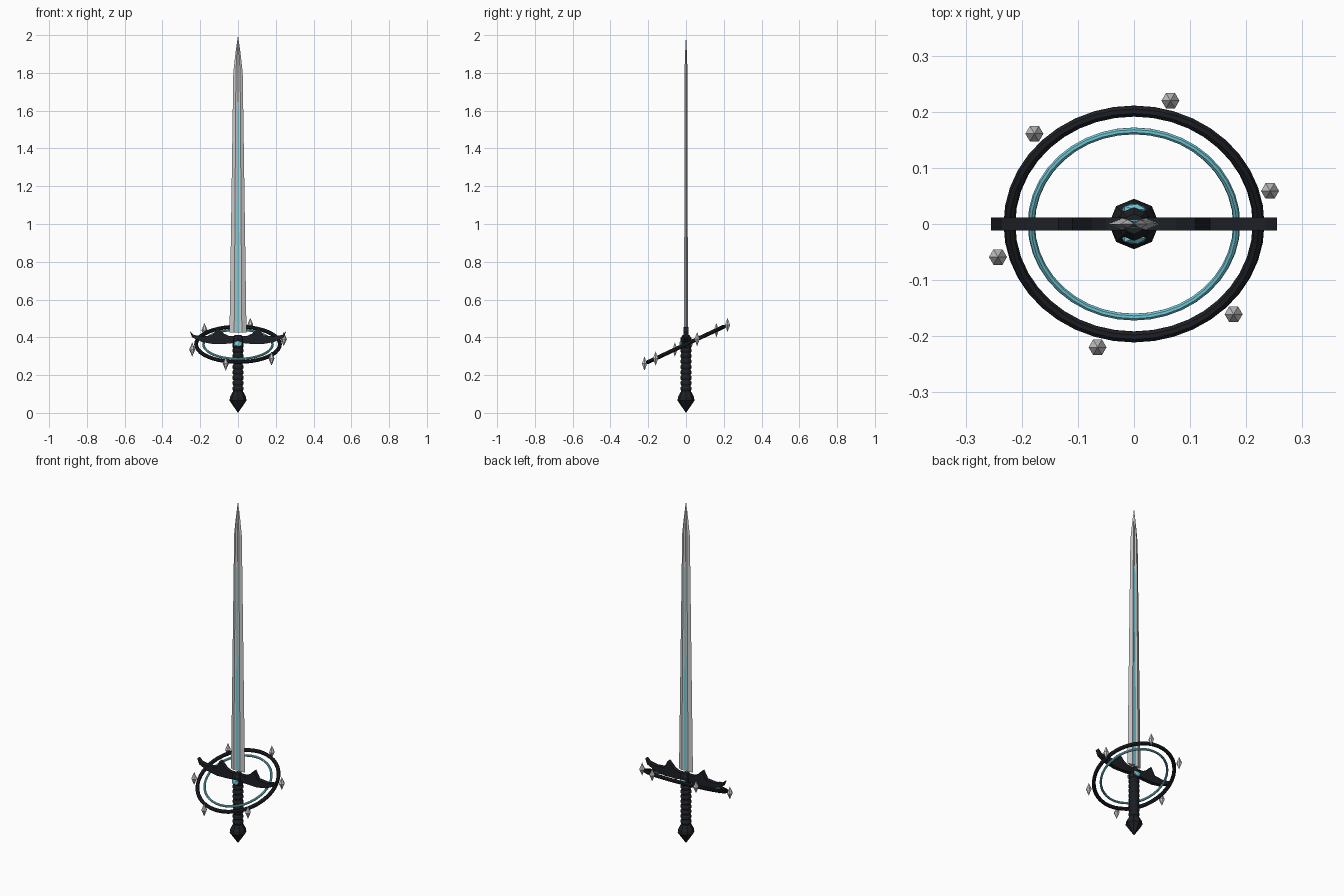
import bpy, bmesh
from math import sin, cos, pi, radians
from mathutils import Matrix, Vector

if "Cube" in bpy.data.objects:
    bpy.data.objects.remove(bpy.data.objects["Cube"])


def material(name, rgb):
    m = bpy.data.materials.new(name)
    m.diffuse_color = (*rgb, 1)
    m.use_nodes = True
    m.node_tree.nodes["Principled BSDF"].inputs["Base Color"].default_value = m.diffuse_color
    return m


BLACK = material("black_metal", (0.012, 0.014, 0.018))
CYAN = material("cyan_glow", (0.17, 0.6, 0.7))
TILT = Matrix.Translation((0, 0, 0.363)) @ Matrix.Rotation(radians(25), 4, 'X')


def finish(name, bm, mat=None):
    bmesh.ops.recalc_face_normals(bm, faces=bm.faces)
    me = bpy.data.meshes.new(name)
    bm.to_mesh(me)
    bm.free()
    ob = bpy.data.objects.new(name, me)
    bpy.context.collection.objects.link(ob)
    if mat:
        me.materials.append(mat)
    return ob


def loft(name, rings, mat=None):
    """Skin a list of closed sections; a one-point section makes a tip."""
    bm = bmesh.new()
    vs = [[bm.verts.new(p) for p in r] for r in rings]
    for a, b in zip(vs, vs[1:]):
        n = max(len(a), len(b))
        for i in range(n):
            j = (i + 1) % n
            if len(b) == 1:
                bm.faces.new((a[i], a[j], b[0]))
            elif len(a) == 1:
                bm.faces.new((a[0], b[j], b[i]))
            else:
                bm.faces.new((a[i], a[j], b[j], b[i]))
    for r in (vs[0], vs[-1]):
        if len(r) > 2:
            bm.faces.new(r)
    return finish(name, bm, mat)


def lathe(name, profile, sides, mat=None, at=(0, 0, 0)):
    def ring(r, z):
        if r == 0:
            return [Vector((0, 0, z)) + Vector(at)]
        return [Vector((r * cos(2 * pi * i / sides), r * sin(2 * pi * i / sides), z)) + Vector(at)
                for i in range(sides)]
    return loft(name, [ring(r, z) for r, z in profile], mat)


def torus(name, major, minor, mat):
    bpy.ops.mesh.primitive_torus_add(major_radius=major, minor_radius=minor,
                                     major_segments=40, minor_segments=8)
    ob = bpy.context.object
    ob.name = name
    ob.matrix_world = TILT
    ob.data.materials.append(mat)


# Blade: fullered section tapering to a point
def blade_ring(w, t, z):
    half = [(w, 0), (w * 0.45, t), (0, t * 0.4), (-w * 0.45, t)]
    return [(x, y, z) for x, y in half] + [(-x, -y, z) for x, y in half]


loft("blade", [blade_ring(0.045, 0.01, 0.425), blade_ring(0.025, 0.008, 1.8),
               blade_ring(0.014, 0.005, 1.9), [(0, 0, 2.0)]])

# Glowing strip in the fuller
def strip_ring(w, t, z):
    return [(w, -t, z), (w, t, z), (-w, t, z), (-w, -t, z)]


loft("fuller_glow", [strip_ring(0.009, 0.0068, 0.43), strip_ring(0.005, 0.0055, 1.6),
                     [(0, 0, 1.74)]], CYAN)

# Crossguard: mirrored horned profile
right = [(0.0, 0.408), (0.05, 0.408), (0.075, 0.42), (0.11, 0.455), (0.135, 0.41),
         (0.19, 0.405), (0.235, 0.413), (0.255, 0.432), (0.243, 0.4), (0.19, 0.375),
         (0.13, 0.364), (0.06, 0.366), (0.0, 0.372)]
outline = right + [(-x, z) for x, z in right[-2:0:-1]]
bm = bmesh.new()
face = bm.faces.new([bm.verts.new((x, -0.012, z)) for x, z in outline])
ext = bmesh.ops.extrude_face_region(bm, geom=[face])
bmesh.ops.translate(bm, vec=(0, 0.024, 0),
                    verts=[g for g in ext["geom"] if isinstance(g, bmesh.types.BMVert)])
finish("crossguard", bm, BLACK)
lathe("guard_hub", [(0.02, 0.335), (0.03, 0.35), (0.03, 0.395), (0.018, 0.412)], 8, BLACK)

# Gems on both faces of the hub
for side in (-1, 1):
    bm = bmesh.new()
    bmesh.ops.create_icosphere(bm, subdivisions=1, radius=1, matrix=Matrix.Translation(
        (0, side * 0.026, 0.366)) @ Matrix.Diagonal((0.024, 0.011, 0.018, 1)))
    finish("hub_gem", bm, CYAN)

# Ribbed grip
grip = [(0.025, 0.1)]
for i in range(8):
    z = 0.115 + i * 0.029
    grip += [(0.025, z), (0.03, z + 0.009), (0.03, z + 0.017), (0.025, z + 0.026)]
lathe("grip", grip + [(0.025, 0.36)], 12, BLACK)

# Faceted pommel
lathe("pommel", [(0, 0), (0.045, 0.065), (0.042, 0.085), (0.026, 0.115)], 8, BLACK)

# Tilted rings with orbiting crystals
torus("outer_ring", 0.222, 0.0105, BLACK)
torus("inner_ring", 0.183, 0.0065, CYAN)
for i in range(6):
    a = radians(15 + 60 * i)
    lathe("crystal", [(0, -0.038), (0.016, 0), (0, 0.038)], 6,
          at=TILT @ Vector((0.251 * cos(a), 0.251 * sin(a), 0)))
